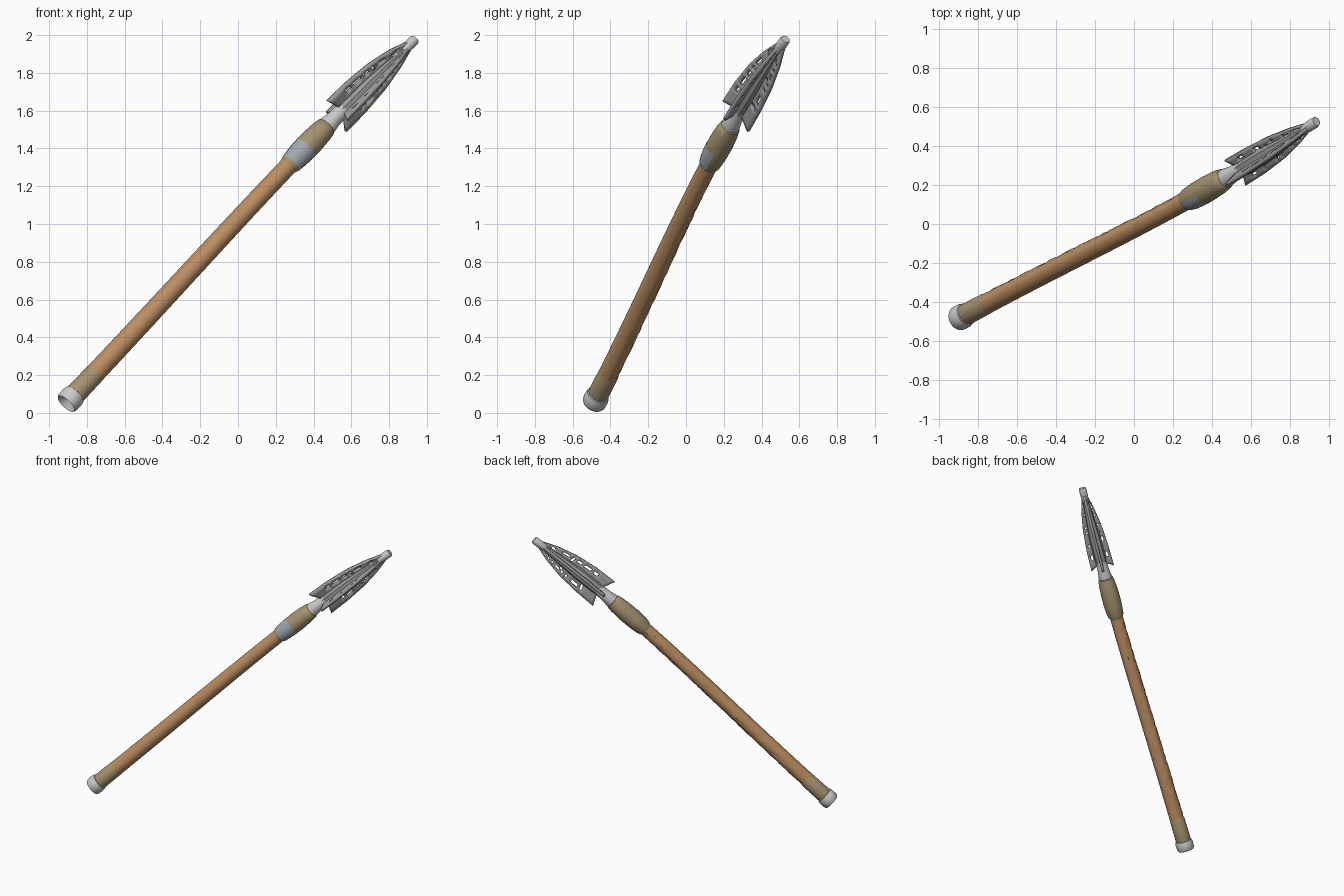
import bpy, bmesh, math, random
from mathutils import Vector

if "Cube" in bpy.data.objects:
    bpy.data.objects.remove(bpy.data.objects["Cube"])

random.seed(4)
START, END = Vector((-0.91, -0.49, 0.048)), Vector((0.938, 0.527, 1.979))
BOW = Vector((0, -0.038, 0.03))
D = (END - START).normalized()
U = Vector((0.105, 0.135, -0.155))
U = (U - D * U.dot(D)).normalized()
V = D.cross(U)


def axis(t):
    """Point on the slightly bowed centre line."""
    bend = math.sin(math.pi * t ** 1.6) if 0 < t < 1 else 0
    return START.lerp(END, t) + BOW * bend


def material(name, rgb):
    m = bpy.data.materials.new(name)
    m.diffuse_color = (*rgb, 1)
    m.use_nodes = True
    m.node_tree.nodes["Principled BSDF"].inputs["Base Color"].default_value = m.diffuse_color
    return m


def finish(name, bm, mat=None, angle=40):
    bmesh.ops.recalc_face_normals(bm, faces=bm.faces)
    me = bpy.data.meshes.new(name)
    bm.to_mesh(me)
    bm.free()
    ob = bpy.data.objects.new(name, me)
    bpy.context.collection.objects.link(ob)
    if mat:
        me.materials.append(mat)
    bpy.ops.object.select_all(action='DESELECT')
    ob.select_set(True)
    bpy.context.view_layer.objects.active = ob
    bpy.ops.object.shade_smooth_by_angle(angle=math.radians(angle))
    return ob


def sweep(name, profile, mat=None, sides=32, rough=0):
    """Lathe (t, radius) stations along the centre line."""
    bm = bmesh.new()
    rings = []
    for t, r in profile:
        ring = []
        for i in range(sides):
            a = 2 * math.pi * i / sides
            n = U * math.cos(a) + V * math.sin(a)
            dent = rough * random.random() if n.y > 0.2 else 0
            ring.append(bm.verts.new(axis(t) + n * (r - dent)))
        rings.append(ring)
    for a, b in zip(rings, rings[1:]):
        for i in range(sides):
            j = (i + 1) % sides
            bm.faces.new((a[i], a[j], b[j], b[i]))
    bm.faces.new(rings[0])
    bm.faces.new(rings[-1])
    return finish(name, bm, mat)


wood = material("wood", (0.50, 0.27, 0.12))
binding = material("binding", (0.38, 0.29, 0.16))
cloth = material("cloth", (0.36, 0.39, 0.44))
steel = material("steel", (0.33, 0.33, 0.34))

# Hollow-ended butt cap and the binding above it
sweep("butt_cap", [(0.012, 0.025), (0.004, 0.048), (0, 0.058), (0.004, 0.064),
                   (0.017, 0.065), (0.025, 0.060), (0.027, 0.050)])
sweep("butt_binding", [(0.022, 0.054), (0.03, 0.056), (0.08, 0.055), (0.088, 0.05)], binding)

# Wooden shaft, weathered along the back
sweep("shaft", [(0.07 + 0.6 * i / 60, 0.054 - 0.006 * i / 60) for i in range(61)],
      wood, 32, 0.006)

# Swollen binding below the head, then the socket
sweep("head_binding", [(0.635, 0.047), (0.645, 0.058), (0.67, 0.065), (0.70, 0.067),
                       (0.73, 0.062), (0.745, 0.055), (0.748, 0.045)], binding)
sweep("socket", [(0.74, 0.047), (0.75, 0.050), (0.765, 0.043), (0.80, 0.04)])

# Cloth patch on the front of the binding
bm = bmesh.new()
front = Vector((0, -1, 0))
a0 = math.atan2(front.dot(V), front.dot(U))
rows = []
for t, r in [(0.642, 0.057), (0.655, 0.064), (0.67, 0.067), (0.685, 0.068)]:
    rows.append([bm.verts.new(axis(t) + (U * math.cos(a0 + k * 0.2) + V * math.sin(a0 + k * 0.2)) * r)
                 for k in range(-6, 7)])
for a, b in zip(rows, rows[1:]):
    for i in range(12):
        bm.faces.new((a[i], a[i + 1], b[i + 1], b[i]))
finish("cloth_patch", bm, cloth)

# Spearhead core and blunt tip
sweep("head_core", [(0.775, 0.036), (0.80, 0.046), (0.86, 0.046), (0.92, 0.034), (0.98, 0.02)], steel, 8)
sweep("head_tip", [(0.965, 0.024), (0.98, 0.028), (0.996, 0.028), (1, 0.024)])

# Four barbed, pierced vanes around the core
EDGE = [(0.775, 0.115), (0.83, 0.112), (0.89, 0.095), (0.94, 0.064), (0.98, 0.026)]


def half_width(t):
    for (t0, w0), (t1, w1) in zip(EDGE, EDGE[1:]):
        if t <= t1:
            return w0 + (w1 - w0) * (t - t0) / (t1 - t0)
    return EDGE[-1][1]


N, RAD = 28, [0.0, 0.4, 0.58, 0.76, 1.0]
for name, n, scale in [("upper_vane", -U, 1.0), ("lower_vane", U, 1.0),
                       ("left_vane", V, 0.74), ("right_vane", -V, 0.74)]:
    bm = bmesh.new()
    rows = []
    for i in range(N + 1):
        t = 0.775 + 0.205 * i / N
        row = []
        for f in RAD:
            back = 0.018 * (1 - f) * (1 - i / N)
            row.append(bm.verts.new(axis(t + back) + n * half_width(t) * scale * f))
        rows.append(row)
    for i in range(N):
        for k in range(len(RAD) - 1):
            pierced = k in (1, 2) and 2 < i < N - 3 and i % 7 and random.random() < (0.2, 0.45)[k - 1]
            if not pierced:
                bm.faces.new((rows[i][k], rows[i][k + 1], rows[i + 1][k + 1], rows[i + 1][k]))
    ob = finish(name, bm, steel)
    thick = ob.modifiers.new("thickness", 'SOLIDIFY')
    thick.thickness = 0.02
    thick.offset = 0
